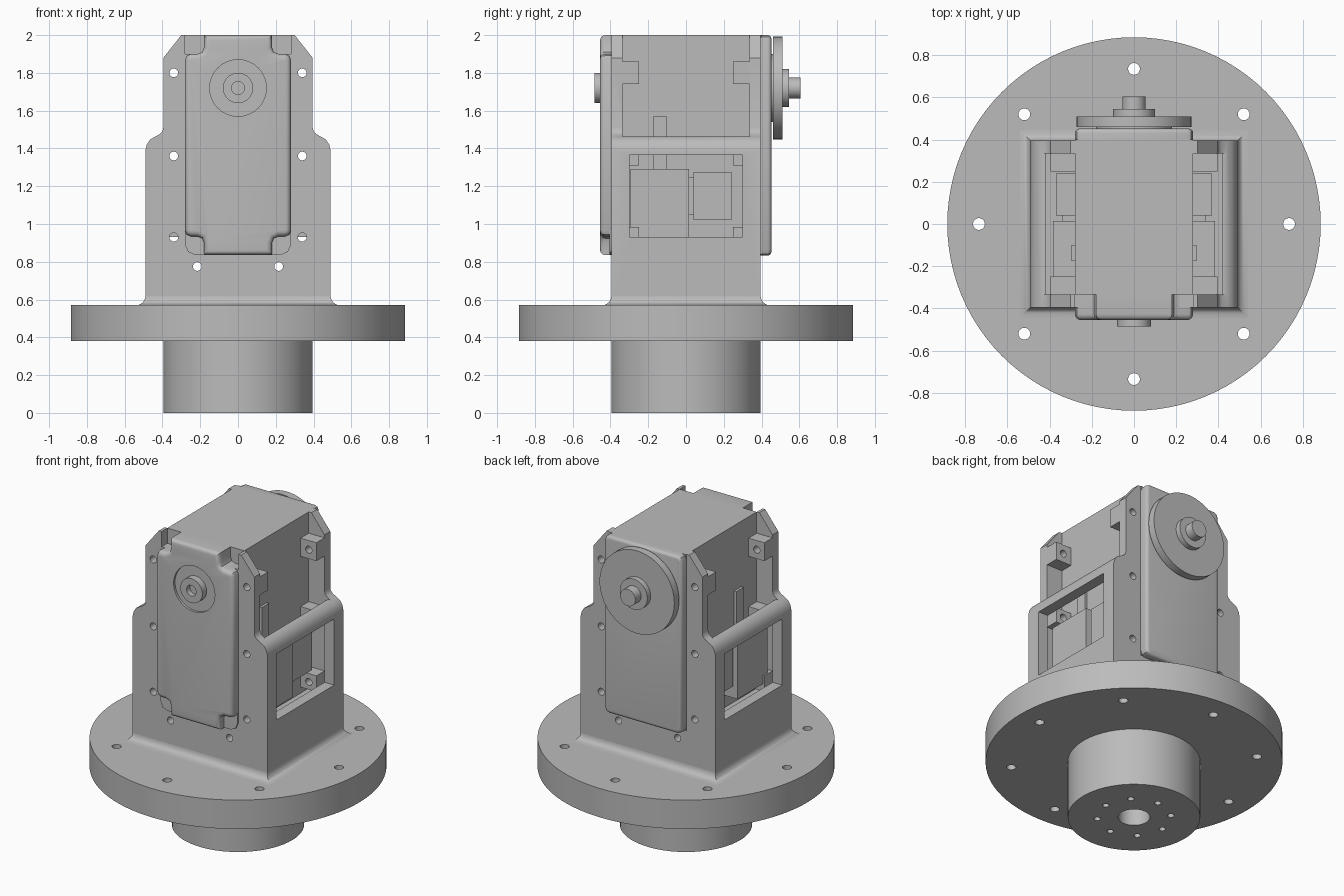
import bpy, bmesh, math
from mathutils import Matrix, Vector

if "Cube" in bpy.data.objects:
    bpy.data.objects.remove(bpy.data.objects["Cube"])

grey = bpy.data.materials.new("machined_grey")
grey.use_nodes = True
grey.diffuse_color = (0.5, 0.5, 0.5, 1)
grey.node_tree.nodes["Principled BSDF"].inputs["Base Color"].default_value = (0.5, 0.5, 0.5, 1)


def finish(name, bm):
    bmesh.ops.recalc_face_normals(bm, faces=bm.faces)
    mesh = bpy.data.meshes.new(name)
    bm.to_mesh(mesh)
    bm.free()
    mesh.materials.append(grey)
    obj = bpy.data.objects.new(name, mesh)
    bpy.context.collection.objects.link(obj)
    return obj


def activate(obj):
    bpy.ops.object.select_all(action='DESELECT')
    obj.select_set(True)
    bpy.context.view_layer.objects.active = obj


def smooth(obj):
    activate(obj)
    bpy.ops.object.shade_smooth_by_angle(angle=math.radians(35))


def box(name, x, y, z):
    bm = bmesh.new()
    bmesh.ops.create_cube(bm, size=1)
    for v in bm.verts:
        v.co = Vector([(a + b) / 2 + c * (b - a) for (a, b), c in zip((x, y, z), v.co)])
    return finish(name, bm)


def cylinders(name, radius, start, end, centres, axis, sides=32):
    """Equal cylinders along y or z; centres are (x, z) or (x, y)."""
    bm = bmesh.new()
    mid = (start + end) / 2
    for a, b in centres:
        if axis == 'Y':
            m = Matrix.Translation((a, mid, b)) @ Matrix.Rotation(math.pi / 2, 4, 'X')
        else:
            m = Matrix.Translation((a, b, mid))
        bmesh.ops.create_cone(bm, cap_ends=True, segments=sides, radius1=radius,
                              radius2=radius, depth=end - start, matrix=m)
    return finish(name, bm)


def prism(name, points, y0, y1, round_at=None, radius=0):
    """Extrude an x-z outline along y, optionally rounding the rim of one cap."""
    bm = bmesh.new()
    face = bm.faces.new([bm.verts.new((x, y0, z)) for x, z in points])
    new = bmesh.ops.extrude_face_region(bm, geom=[face])["geom"]
    for v in new:
        if isinstance(v, bmesh.types.BMVert):
            v.co.y = y1
    if round_at is not None:
        rim = [e for e in bm.edges if all(abs(v.co.y - round_at) < 1e-5 for v in e.verts)]
        bmesh.ops.bevel(bm, geom=rim, offset=radius, segments=4, profile=0.5, affect='EDGES')
    return finish(name, bm)


def cut(obj, *cutters):
    for cutter in cutters:
        activate(obj)
        mod = obj.modifiers.new("cut", 'BOOLEAN')
        mod.operation, mod.solver, mod.object = 'DIFFERENCE', 'EXACT', cutter
        bpy.ops.object.modifier_apply(modifier=mod.name)
        bpy.data.objects.remove(cutter)


def mirrored(half):
    return half + [(-x, z) for x, z in reversed(half)]


def ring(radius, count):
    return [(radius * math.cos(math.tau * i / count), radius * math.sin(math.tau * i / count))
            for i in range(count)]


# Round mounting flange and stem
flange = cylinders("flange", 0.885, 0.38, 0.57, [(0, 0)], 'Z', 96)
cut(flange, cylinders("cutter", 0.028, 0.3, 0.7, ring(0.735, 8), 'Z', 24))
stem = cylinders("stem", 0.395, 0, 0.385, [(0, 0)], 'Z', 64)
cut(stem, cylinders("cutter", 0.095, -0.1, 0.25, [(0, 0)], 'Z'),
    cylinders("cutter", 0.02, -0.1, 0.15, ring(0.22, 8), 'Z', 16))

# Concave fillet where the bracket meets the flange
bm = bmesh.new()
loops = []
for i in range(7):
    a = math.pi / 2 * i / 6
    grow, z = 0.05 * (1 - math.sin(a)), 0.57 + 0.05 * (1 - math.cos(a))
    loops.append([bm.verts.new((sx * (0.49 + grow), sy * (0.395 + grow), z))
                  for sx, sy in ((1, 1), (-1, 1), (-1, -1), (1, -1))])
for low, high in zip(loops, loops[1:]):
    for i in range(4):
        j = (i + 1) % 4
        bm.faces.new((low[i], low[j], high[j], high[i]))
bm.faces.new(loops[0])
bm.faces.new(loops[-1])
fillet = finish("base_fillet", bm)

# Bracket: end plates joined by windowed side walls
outline = mirrored([(0.28, 1.9), (0.28, 2.0), (0.30, 2.0), (0.395, 1.88), (0.395, 1.51),
                    (0.40, 1.49), (0.415, 1.475), (0.44, 1.462), (0.465, 1.447),
                    (0.483, 1.42), (0.49, 1.39), (0.49, 0.57)])
bracket = prism("bracket", outline, -0.395, 0.395)
screws = [(s * x, z) for s in (-1, 1)
          for x, z in ((0.34, 1.8), (0.34, 1.36), (0.34, 0.93), (0.215, 0.775))]
cut(bracket,
    box("cutter", (-0.42, 0.42), (-0.335, 0.335), (0.84, 2.2)),
    box("cutter", (-0.6, 0.6), (-0.335, 0.335), (1.462, 2.2)),
    box("cutter", (-0.6, 0.6), (-0.30, 0.30), (0.93, 1.365)),
    cylinders("cutter", 0.023, -1, 1, screws, 'Y', 24))

# Motor case
box("motor_case", (-0.28, 0.28), (-0.335, 0.4), (0.838, 2.0))
quarter = [(0.18, 2.0), (0.18, 1.935), (0.189, 1.911), (0.215, 1.9),
           (0.25, 1.9), (0.271, 1.891), (0.28, 1.87)]
right = quarter + [(x, 2.835 - z) for x, z in reversed(quarter)]
front_cover = prism("front_cover", mirrored(right), -0.455, -0.33, -0.455, 0.028)
cut(front_cover, cylinders("cutter", 0.15, -0.6, -0.44, [(0, 1.72)], 'Y', 48))
corner = [(0.28, 1.0), (0.28, 0.89), (0.264, 0.852), (0.23, 0.838)]
backing = prism("front_cover_backing", mirrored(corner), -0.405, -0.33)
back_cover = prism("back_cover", mirrored([(0.25, 2.0), (0.271, 1.991), (0.28, 1.97),
                                           (0.28, 0.865), (0.271, 0.842), (0.25, 0.833)]),
                   0.395, 0.452, 0.452, 0.02)

# Front bearing boss
boss = cylinders("front_boss", 0.08, -0.485, -0.43, [(0, 1.72)], 'Y', 48)
cut(boss, cylinders("cutter", 0.035, -0.6, -0.45, [(0, 1.72)], 'Y'))

# Output disc and shaft at the back
turned = []
for name, r, y0, y1 in (("disc_spacer", 0.18, 0.44, 0.462), ("output_disc", 0.272, 0.46, 0.51),
                        ("output_hub", 0.1, 0.505, 0.545), ("output_shaft", 0.055, 0.54, 0.605)):
    turned.append(cylinders(name, r, y0, y1, [(0, 1.72)], 'Y', 64))

# Nut blocks, connectors and ribs on both sides of the motor
for side, s in (("left", 1), ("right", -1)):
    def span(a, b):
        return tuple(sorted((s * a, s * b)))
    for end, e in (("front", -1), ("back", 1)):
        for level, z0, z1 in (("top", 1.74, 1.86), ("middle", 1.31, 1.41), ("bottom", 0.88, 0.985)):
            nut = box(f"{side}_{end}_{level}_nut_block", span(0.275, 0.395),
                      tuple(sorted((e * 0.34, e * 0.25))), (z0, z1))
            cut(nut, cylinders("cutter", 0.023, -1, 1, [(s * 0.34, (0.93, 1.36, 1.8)[
                ("bottom", "middle", "top").index(level)])], 'Y', 24))
    box(f"{side}_connector_block", span(0.27, 0.385), (-0.295, 0.015), (0.93, 1.29))
    box(f"{side}_connector_neck", span(0.27, 0.34), (0.01, 0.045), (1.05, 1.25))
    box(f"{side}_connector_plug", span(0.27, 0.37), (0.04, 0.24), (1.02, 1.275))
    box(f"{side}_case_rib", span(0.27, 0.297), (-0.175, -0.1), (1.2, 1.57))

for part in [flange, stem, fillet, bracket, front_cover, backing, back_cover, boss] + turned:
    smooth(part)
